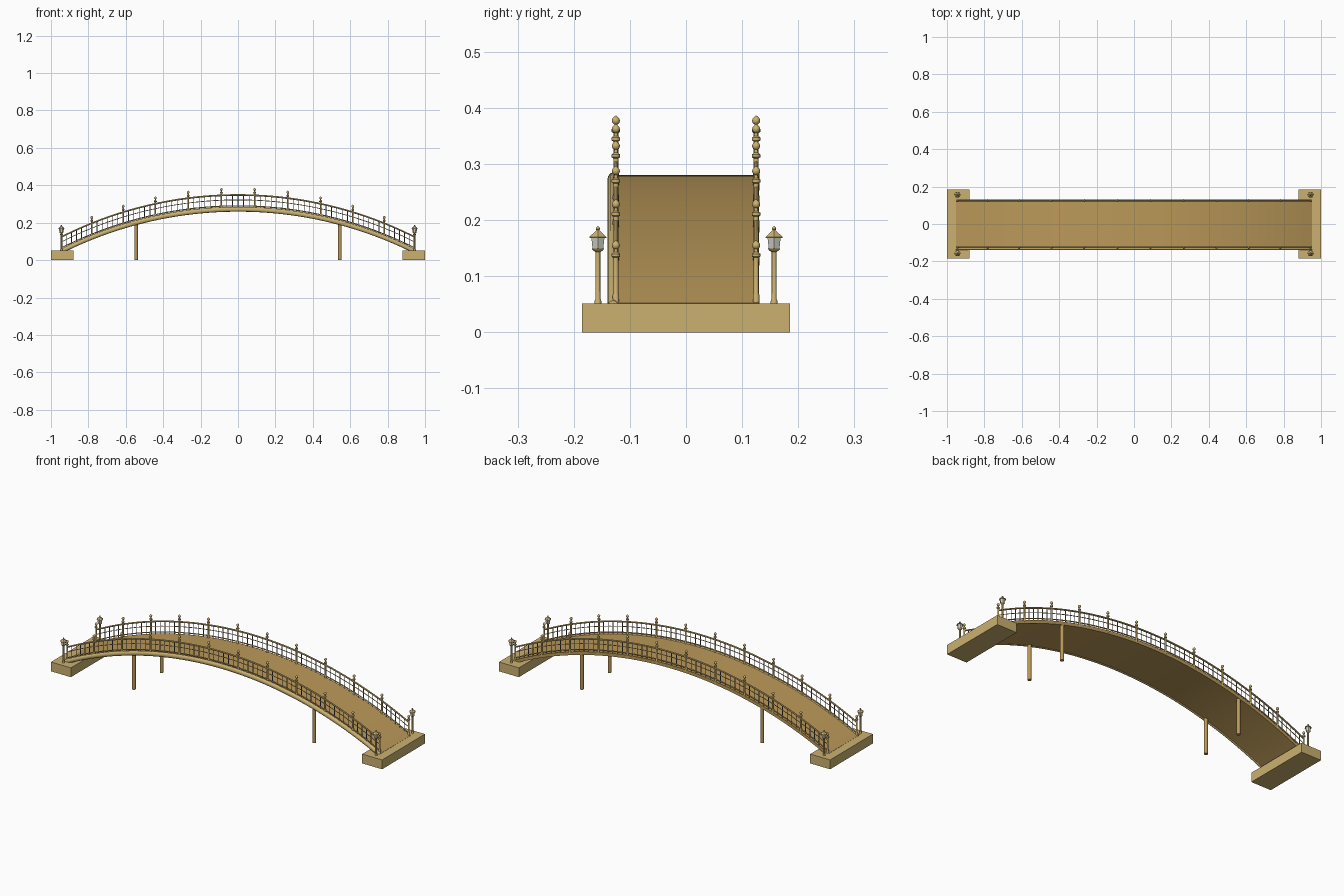
import bpy, bmesh, math

if "Cube" in bpy.data.objects:
    bpy.data.objects.remove(bpy.data.objects["Cube"])

R = 2.1          # radius of the bridge arc
END = 0.944      # x of the last railing post


def mat(name, col):
    m = bpy.data.materials.new(name)
    m.diffuse_color = (*col, 1)
    m.use_nodes = True
    m.node_tree.nodes["Principled BSDF"].inputs["Base Color"].default_value = m.diffuse_color
    return m


TAN = mat("tan stone", (0.60, 0.44, 0.165))
WOOD = mat("deck brown", (0.50, 0.32, 0.10))
STEEL = mat("dark steel", (0.16, 0.17, 0.19))
GLASS = mat("lantern glass", (0.62, 0.62, 0.56))


def arc(x):
    return math.sqrt(R * R - x * x) - R


def finish(name, bm, m, smooth=True):
    bmesh.ops.recalc_face_normals(bm, faces=bm.faces)
    me = bpy.data.meshes.new(name)
    bm.to_mesh(me)
    bm.free()
    me.materials.append(m)
    ob = bpy.data.objects.new(name, me)
    bpy.context.collection.objects.link(ob)
    if smooth:
        bpy.context.view_layer.objects.active = ob
        ob.select_set(True)
        bpy.ops.object.shade_smooth_by_angle(angle=math.radians(40))
        ob.select_set(False)
    return ob


def box(bm, x0, x1, y0, y1, z0, z1):
    v = [bm.verts.new((x, y, z)) for x in (x0, x1) for y in (y0, y1) for z in (z0, z1)]
    for f in ((0, 1, 3, 2), (4, 6, 7, 5), (0, 4, 5, 1), (2, 3, 7, 6), (0, 2, 6, 4), (1, 5, 7, 3)):
        bm.faces.new([v[i] for i in f])


def lathe(bm, x, y, prof, n=12, turn=0.0):
    rings = []
    for r, z in prof:
        rings.append([bm.verts.new((x + r * math.cos(turn + 2 * math.pi * i / n),
                                    y + r * math.sin(turn + 2 * math.pi * i / n), z)) for i in range(n)])
    for a, b in zip(rings, rings[1:]):
        for i in range(n):
            bm.faces.new((a[i], a[(i + 1) % n], b[(i + 1) % n], b[i]))
    bm.faces.new(rings[0])
    bm.faces.new(rings[-1])


def sweep(bm, prof, half, n=60):
    """Sweep a closed (y, z) profile along the arc."""
    t = math.asin(half / R)
    rings = []
    for i in range(n + 1):
        x = R * math.sin(-t + 2 * t * i / n)
        rings.append([bm.verts.new((x, y, z + arc(x))) for y, z in prof])
    k = len(prof)
    for a, b in zip(rings, rings[1:]):
        for i in range(k):
            bm.faces.new((a[i], a[(i + 1) % k], b[(i + 1) % k], b[i]))
    bm.faces.new(rings[0])
    bm.faces.new(rings[-1])


def oval(y, z, ry, rz, n):
    return [(y + ry * math.cos(2 * math.pi * i / n), z + rz * math.sin(2 * math.pi * i / n)) for i in range(n)]


# abutments
for s, side in ((-1, "left"), (1, "right")):
    bm = bmesh.new()
    box(bm, min(s, s * 0.88), max(s, s * 0.88), -0.185, 0.185, 0, 0.051)
    finish(side + "_abutment", bm, TAN, False)

# arched deck and the rounded beam along its front edge
bm = bmesh.new()
sweep(bm, [(-0.13, 0.262), (0.13, 0.262), (0.13, 0.28), (-0.13, 0.28)], 0.952)
finish("deck", bm, WOOD)
bm = bmesh.new()
sweep(bm, oval(-0.13, 0.272, 0.01, 0.013, 12), 0.952)
finish("front_beam", bm, TAN)

# support columns
bm = bmesh.new()
for x in (-0.545, 0.545):
    for y in (-0.12, 0.12):
        lathe(bm, x, y, [(0.0095, 0), (0.0095, 0.268 + arc(x))], 16)
finish("support_columns", bm, WOOD)

# railings on both sides
T = math.asin(END / R)
BAYS, PER = 11, 6
for y, side in ((-0.125, "front"), (0.125, "back")):
    rails, posts, bars = bmesh.new(), bmesh.new(), bmesh.new()
    for z, r in ((0.348, 0.0045), (0.322, 0.002), (0.29, 0.003)):
        sweep(rails, oval(y, z, r, r, 8), END)
    for i in range(BAYS * PER + 1):
        x = R * math.sin(-T + 2 * T * i / (BAYS * PER))
        a = arc(x)
        if i % PER:
            # thin upright bars
            lathe(bars, x, y, [(0.0018, 0.28 + a), (0.0018, 0.348 + a)], 6)
        else:
            # turned post with collar and ball
            ball = [(0.0072 * math.sin(math.pi * k / 8), 0.379 + a - 0.0072 * math.cos(math.pi * k / 8))
                    for k in range(1, 7)]
            base = max(0.27 + a, 0.045)
            prof = [(0.006, base), (0.006, base + 0.02), (0.0045, base + 0.024), (0.0045, 0.357 + a),
                    (0.0075, 0.359 + a), (0.0075, 0.364 + a), (0.0035, 0.367 + a)]
            lathe(posts, x, y, prof + ball + [(0.0008, 0.388 + a)], 12)
    finish(side + "_rails", rails, TAN)
    finish(side + "_posts", posts, TAN)
    finish(side + "_balusters", bars, STEEL)

# corner lanterns
frame, glass = bmesh.new(), bmesh.new()
for x in (-END, END):
    for y in (-0.157, 0.157):
        lathe(frame, x, y, [(0.006, 0.05), (0.006, 0.056), (0.0042, 0.06), (0.0042, 0.143),
                            (0.009, 0.146), (0.011, 0.149)], 12)
        lathe(glass, x, y, [(0.011, 0.149), (0.0135, 0.169)], 6)
        lathe(frame, x, y, [(0.0175, 0.168), (0.0175, 0.17), (0.004, 0.181), (0.003, 0.182)], 6)
        lathe(frame, x, y, [(0.002, 0.181), (0.004, 0.184), (0.003, 0.187), (0.0006, 0.189)], 8)
finish("lantern_frames", frame, TAN)
finish("lantern_glass", glass, GLASS, False)
